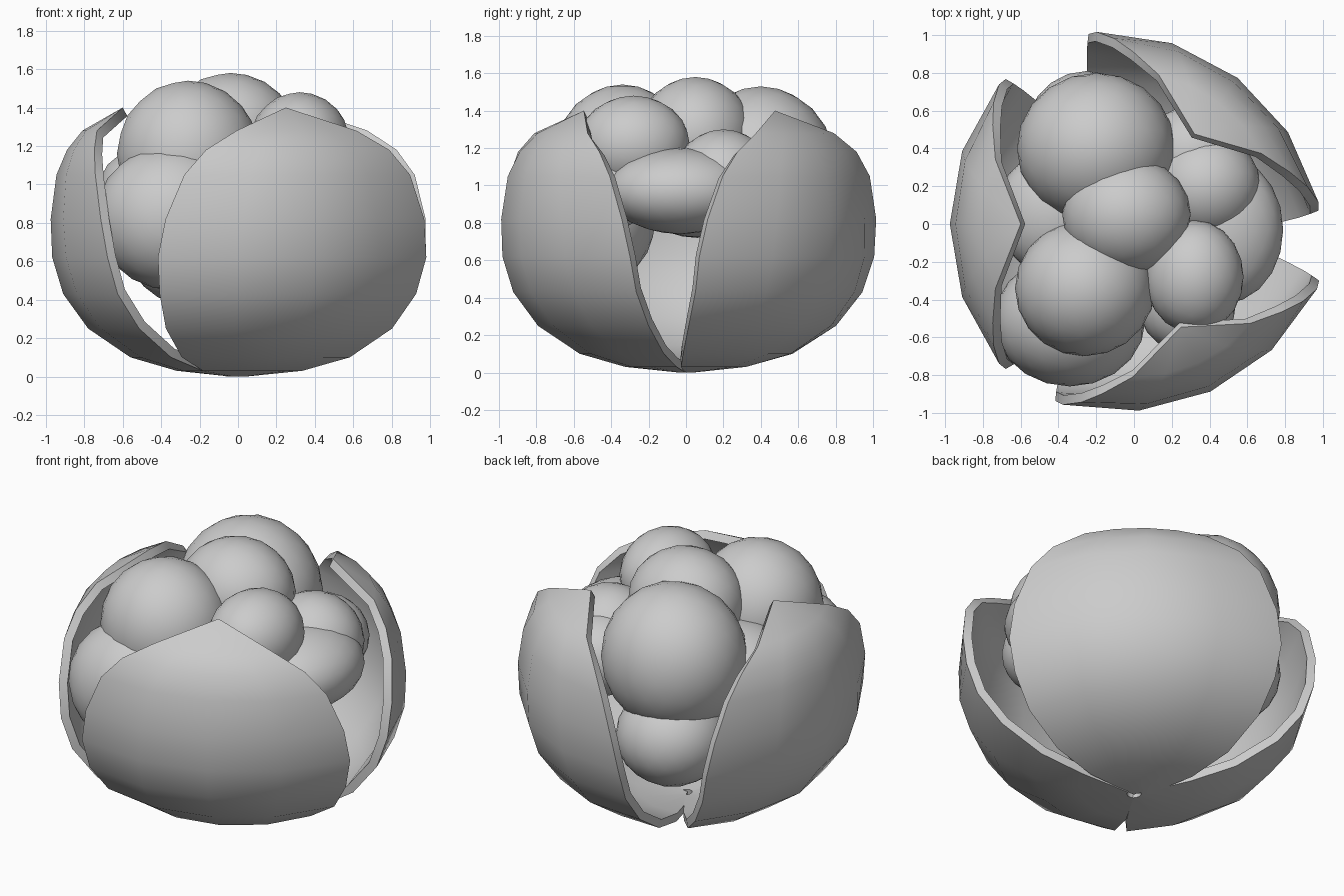
import bpy
import bmesh
from math import sin, cos, radians
from mathutils import Vector

cube = bpy.data.objects.get("Cube")
if cube:
    bpy.data.objects.remove(cube)

GREY = (0.6, 0.6, 0.6, 1)
grey = bpy.data.materials.new("plain grey")
grey.use_nodes = True
grey.diffuse_color = GREY
grey.node_tree.nodes["Principled BSDF"].inputs["Base Color"].default_value = GREY


def add_object(bm, name):
    mesh = bpy.data.meshes.new(name)
    bm.to_mesh(mesh)
    bm.free()
    obj = bpy.data.objects.new(name, mesh)
    bpy.context.collection.objects.link(obj)
    mesh.materials.append(grey)
    bpy.ops.object.select_all(action='DESELECT')
    obj.select_set(True)
    bpy.context.view_layer.objects.active = obj
    return obj


# Leaf outline from base to tip: height, radius, half width in degrees
LEAF = [
    (0.0, 0.04, 60), (0.03, 0.32, 57), (0.10, 0.56, 54), (0.25, 0.78, 51.5),
    (0.43, 0.91, 49.5), (0.62, 0.967, 48.5), (0.82, 0.975, 46), (1.05, 0.945, 41),
    (1.18, 0.89, 35), (1.28, 0.81, 25), (1.40, 0.60, 0),
]
COLUMNS = (-1, -0.5, 0, 0.5, 1)


def leaf(name, direction, offset_x):
    bm = bmesh.new()
    rows = []
    for z, radius, half in LEAF:
        row = []
        # The sides flare out a little where the leaf is wide
        flare = min(0.06, 0.0026 * max(0, half - 25))
        for u in COLUMNS:
            a = radians(direction + u * half)
            r = radius * (1 + flare * u * u)
            row.append(bm.verts.new((offset_x + r * cos(a), r * sin(a), z)))
        rows.append(row)
    for low, high in zip(rows, rows[1:]):
        for i in range(len(COLUMNS) - 1):
            bm.faces.new((low[i], low[i + 1], high[i + 1], high[i]))
    bmesh.ops.remove_doubles(bm, verts=bm.verts, dist=0.001)
    bm.normal_update()
    obj = add_object(bm, name)
    # Thickness grows towards the middle of the head
    shell = obj.modifiers.new("thickness", 'SOLIDIFY')
    shell.thickness = 0.05
    shell.offset = -1
    bpy.ops.object.modifier_apply(modifier=shell.name)
    bpy.ops.object.shade_smooth_by_angle(angle=radians(55))


leaf("leaf_side", 180, 0)
leaf("leaf_front", -65.5, 0)
leaf("leaf_back", 52.5, -0.045)

# Florets packed inside the leaves: centre and radii
FLORETS = {
    "floret_crown": ((-0.04, 0.05, 1.27), (0.34, 0.31, 0.31)),
    "floret_back_upper": ((-0.20, 0.40, 1.10), (0.42, 0.40, 0.43)),
    "floret_front_upper": ((-0.26, -0.34, 1.16), (0.37, 0.36, 0.38)),
    "floret_small_upper": ((0.32, -0.28, 1.22), (0.26, 0.30, 0.26)),
    "floret_inner_back": ((0.38, 0.20, 1.02), (0.29, 0.28, 0.28)),
    "floret_gap": ((0.48, -0.03, 0.97), (0.31, 0.39, 0.23)),
    "floret_front_lower": ((-0.34, -0.51, 0.83), (0.40, 0.35, 0.38)),
    "floret_side": ((-0.40, 0.06, 0.97), (0.33, 0.34, 0.25)),
    "floret_back_lower": ((-0.25, 0.49, 0.66), (0.32, 0.32, 0.29)),
    "floret_front_inner": ((0.28, -0.42, 0.99), (0.26, 0.26, 0.23)),
    "floret_back_inner": ((0.32, 0.37, 0.97), (0.27, 0.26, 0.24)),
}
for name, (centre, radii) in FLORETS.items():
    bm = bmesh.new()
    bmesh.ops.create_icosphere(bm, subdivisions=3, radius=1)
    bmesh.ops.scale(bm, vec=Vector(radii), verts=bm.verts)
    bmesh.ops.translate(bm, vec=Vector(centre), verts=bm.verts)
    add_object(bm, name)
    bpy.ops.object.shade_smooth_by_angle(angle=radians(60))
